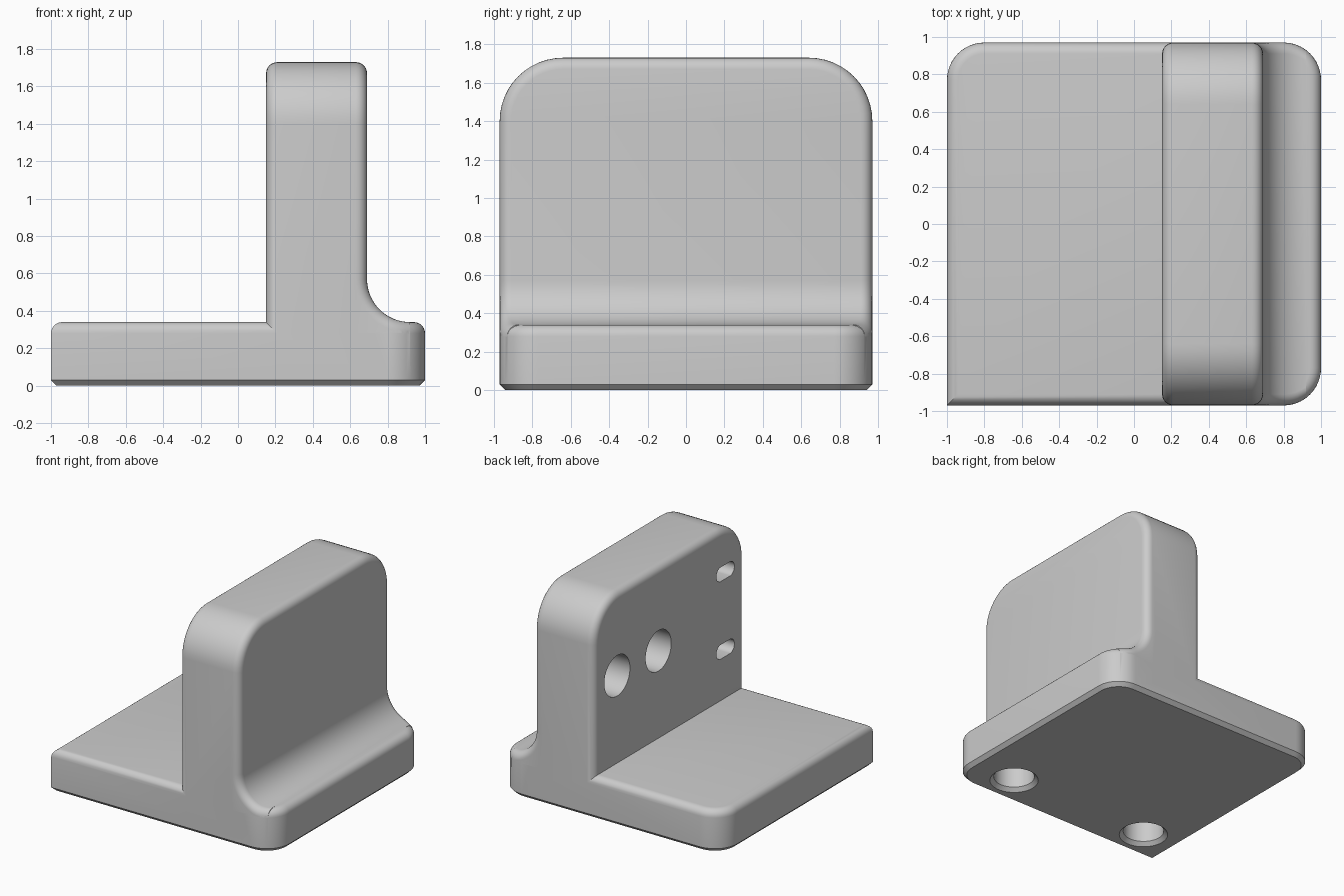
import bpy, bmesh, math

if "Cube" in bpy.data.objects:
    bpy.data.objects.remove(bpy.data.objects["Cube"])

R = 0.06            # edge rounding
STEPS = 6
grey = bpy.data.materials.new("light_grey")
grey.diffuse_color = (0.6, 0.6, 0.6, 1)
grey.use_nodes = True
grey.node_tree.nodes["Principled BSDF"].inputs["Base Color"].default_value = grey.diffuse_color


def make(name, rings, cap=True):
    """Skin a list of equal-length point rings into a closed solid."""
    bm = bmesh.new()
    vs = [[bm.verts.new(p) for p in ring] for ring in rings]
    n = len(rings[0])
    for a, b in zip(vs, vs[1:]):
        for i in range(n):
            j = (i + 1) % n
            bm.faces.new((a[i], a[j], b[j], b[i]))
    bm.faces.new(vs[0])
    bm.faces.new(vs[-1])
    bmesh.ops.recalc_face_normals(bm, faces=bm.faces)
    me = bpy.data.meshes.new(name)
    bm.to_mesh(me)
    bm.free()
    me.materials.append(grey)
    ob = bpy.data.objects.new(name, me)
    bpy.context.collection.objects.link(ob)
    return ob


def rounded_rect(u0, v0, u1, v1, radii, inset=0.0):
    """Outline with radii for corners (u1,v1), (u0,v1), (u0,v0), (u1,v0)."""
    pts = []
    corners = [(u1, v1, -1, -1), (u0, v1, 1, -1), (u0, v0, 1, 1), (u1, v0, -1, 1)]
    for k, ((u, v, su, sv), r) in enumerate(zip(corners, radii)):
        if r == 0:
            pts.append((u + su * inset, v + sv * inset))
            continue
        for i in range(13):
            a = math.pi / 2 * (k + i / 12)
            pts.append((u + su * r + (r - inset) * math.cos(a),
                        v + sv * r + (r - inset) * math.sin(a)))
    return pts


# (depth below the surface, inset) pairs along a quarter-round edge
ROUND = [(R - R * math.cos(a), R - R * math.sin(a))
         for a in (math.pi / 2 * i / STEPS for i in range(STEPS + 1))]

# Base plate: chamfered underneath, rounded on top, one square corner
base_levels = [(0, 0.03), (0.03, 0)] + [(0.34 - d, i) for d, i in reversed(ROUND)]
base = make("base_plate", [
    [(x, y, z) for x, y in rounded_rect(-1, -0.97, 1, 0.97, (0.2, 0.2, 0, 0.2), ins)]
    for z, ins in base_levels])

# Upright wall: big top corners, rounded edges on both faces
wall_levels = [(0.15 + d, i) for d, i in ROUND] + [(0.69 - d, i) for d, i in reversed(ROUND)]
wall = make("upright_wall", [
    [(x, y, z) for y, z in rounded_rect(-0.97, 0.1, 0.97, 1.73, (0.33, 0.33, 0, 0), ins)]
    for x, ins in wall_levels])


# Concave fillet between wall and base, with rounded ends
def end_y(x):
    return 0.97 if x < 0.8 else 0.77 + math.sqrt(0.04 - (x - 0.8) ** 2)


def cove_ring(t, inset, side):
    ring = []
    for i in range(17):
        a = math.pi + math.pi / 2 * i / 16
        x = 0.92 + (0.23 + inset) * math.cos(a)
        ring.append((x, side * (end_y(x) - t), 0.57 + (0.23 + inset) * math.sin(a)))
    y = side * (0.97 - t)
    return ring + [(0.92, side * (end_y(0.92) - t), 0.2), (0.6, y, 0.2), (0.6, y, 0.57)]


# at the end face (t = 0) the inset is largest
ends = [(i, d) for d, i in reversed(ROUND)]
cove = make("cove_fillet", [cove_ring(t, d, -1) for t, d in ends]
            + [cove_ring(t, d, 1) for t, d in reversed(ends)])


# Cutters
def stadium(r, half):
    """Circle stretched sideways by half."""
    return [(r * math.cos(a) + math.copysign(half, math.cos(a)), r * math.sin(a))
            for a in (2 * math.pi * (i + 0.5) / 40 for i in range(40))]


cutters = []
for y, z, r, half in ((0.67, 1.05, 0.165, 0), (0.14, 1.05, 0.165, 0),
                      (-0.72, 1.365, 0.058, 0.058), (-0.72, 0.735, 0.058, 0.058)):
    cutters.append(make("wall_hole_cutter", [
        [(x, y + u, z + v) for u, v in stadium(r, half)] for x in (0.05, 0.5)]))
for x in (0.6, -0.69):
    cutters.append(make("foot_hole_cutter", [
        [(x + u, -0.71 + v, z) for u, v in stadium(r, 0)]
        for z, r in ((-0.03, 0.215), (0.03, 0.155), (0.26, 0.155))]))


def boolean(target, tool, op):
    m = target.modifiers.new(op.lower(), "BOOLEAN")
    m.operation, m.solver, m.object = op, "EXACT", tool
    bpy.context.view_layer.objects.active = target
    bpy.ops.object.modifier_apply(modifier=m.name)
    bpy.data.objects.remove(tool)


# Join the body and drill it
boolean(base, wall, "UNION")
boolean(base, cove, "UNION")
for c in cutters:
    boolean(base, c, "DIFFERENCE")
base.name = "angle_bracket"
bpy.ops.object.select_all(action="DESELECT")
base.select_set(True)
bpy.context.view_layer.objects.active = base
bpy.ops.object.shade_smooth_by_angle(angle=math.radians(30))
